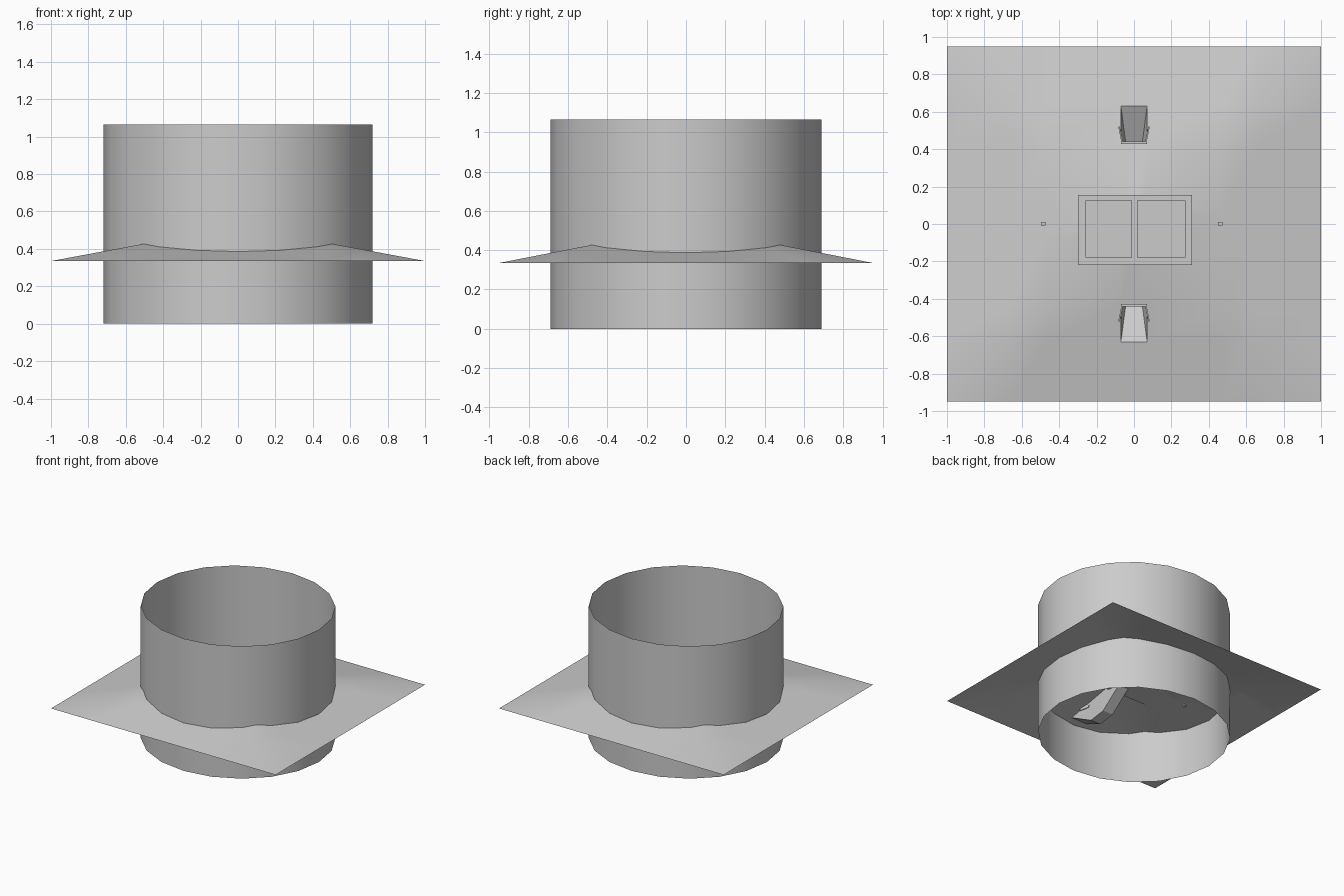
import bpy, bmesh, math

cube = bpy.data.objects.get("Cube")
if cube:
    bpy.data.objects.remove(cube, do_unlink=True)

grey = bpy.data.materials.new("light_grey")
grey.use_nodes = True
grey.diffuse_color = (0.6, 0.6, 0.6, 1)
grey.node_tree.nodes["Principled BSDF"].inputs["Base Color"].default_value = (0.6, 0.6, 0.6, 1)

DEPTH = 0.95      # half depth of the ground sheet
BASE = 0.335      # height of its rim
RISE = 0.185      # rise to its centre


def ground(x, y):
    return BASE + RISE * (1 - max(abs(x), abs(y) / DEPTH))


def finish(name, bm, smooth=True):
    mesh = bpy.data.meshes.new(name)
    bm.to_mesh(mesh)
    bm.free()
    mesh.materials.append(grey)
    obj = bpy.data.objects.new(name, mesh)
    bpy.context.collection.objects.link(obj)
    if smooth:
        bpy.ops.object.select_all(action='DESELECT')
        obj.select_set(True)
        bpy.context.view_layer.objects.active = obj
        bpy.ops.object.shade_smooth_by_angle(angle=math.radians(30))
    return obj


def box(name, x0, x1, y0, y1, z0, z1):
    bm = bmesh.new()
    bmesh.ops.create_cube(bm, size=1)
    for v in bm.verts:
        v.co = ((x0 + x1) / 2 + v.co.x * (x1 - x0),
                (y0 + y1) / 2 + v.co.y * (y1 - y0),
                (z0 + z1) / 2 + v.co.z * (z1 - z0))
    return finish(name, bm, False)


# Open round wall
bm = bmesh.new()
bmesh.ops.create_cone(bm, cap_ends=False, segments=20, radius1=1, radius2=1, depth=1)
for v in bm.verts:
    v.co = (v.co.x * 0.72, v.co.y * 0.69, (v.co.z + 0.5) * 1.065)
finish("round_wall", bm)

# Sloping ground sheet with two ramp openings
half = [0.07, 0.463, 0.663, 1]
lines = [-a for a in reversed(half)] + [0] + half
bm = bmesh.new()
grid = [[bm.verts.new((u, v * DEPTH, ground(u, v * DEPTH))) for v in lines] for u in lines]
for i in range(len(lines) - 1):
    for j in range(len(lines) - 1):
        u = (lines[i] + lines[i + 1]) / 2
        v = (lines[j] + lines[j + 1]) / 2
        if abs(u) < 0.07 and 0.463 < abs(v) < 0.663:
            continue
        a, b = grid[i][j], grid[i + 1][j]
        c, d = grid[i + 1][j + 1], grid[i][j + 1]
        if abs(abs(u) - abs(v)) < 0.001:
            # Split along the ridge
            parts = [(a, b, c), (a, c, d)] if u * v > 0 else [(a, b, d), (b, c, d)]
        else:
            parts = [(a, b, c, d)]
        for p in parts:
            bm.faces.new(p)
finish("ground_sheet", bm)

# Sunken ramps leading under the ground: distance, floor height, floor half width
stations = [(0.63, ground(0, 0.63), 0.07), (0.44, 0.30, 0.045),
            (0.30, 0.32, 0.045), (0.12, 0.46, 0.045)]
for side, label in ((-1, "front"), (1, "back")):
    bm = bmesh.new()
    rows = []
    for y, z, w in stations:
        top = ground(0, y)
        rows.append([bm.verts.new((x, side * y, h)) for x, h in
                     ((-0.07, top), (-w, z), (w, z), (0.07, top))])
    for r, s in zip(rows, rows[1:]):
        for k in range(3):
            quad = (r[k], r[k + 1], s[k + 1], s[k])
            bm.faces.new(quad if side > 0 else quad[::-1])
    bmesh.ops.remove_doubles(bm, verts=bm.verts, dist=0.0005)
    finish(label + "_ramp", bm, False)

    # Low surround at the mouth of each ramp
    z = ground(0, 0.44)
    box(label + "_ramp_lintel", -0.07, 0.07, side * 0.435 - 0.006, side * 0.435 + 0.006,
        z - 0.02, z + 0.015)
    for sx, hand in ((-1, "right"), (1, "left")):
        cheek = box(label + "_ramp_cheek_" + hand, sx * 0.072 - 0.004, sx * 0.072 + 0.004,
                    side * 0.48 - 0.04, side * 0.48 + 0.04, z - 0.03, z + 0.015)
        for v in cheek.data.vertices:
            v.co.x += sx * (abs(v.co.y) - 0.48) * 0.2

# Central platform with two raised panels
box("platform", -0.30, 0.31, -0.22, 0.155, 0.46, 0.53)
box("panel_right", -0.26, -0.01, -0.18, 0.125, 0.53, 0.54)
box("panel_left", 0.015, 0.275, -0.18, 0.125, 0.53, 0.54)

# Small posts either side
for x, hand in ((-0.485, "right"), (0.46, "left")):
    box("post_" + hand, x - 0.012, x + 0.012, -0.008, 0.012, 0.42, 0.50)
